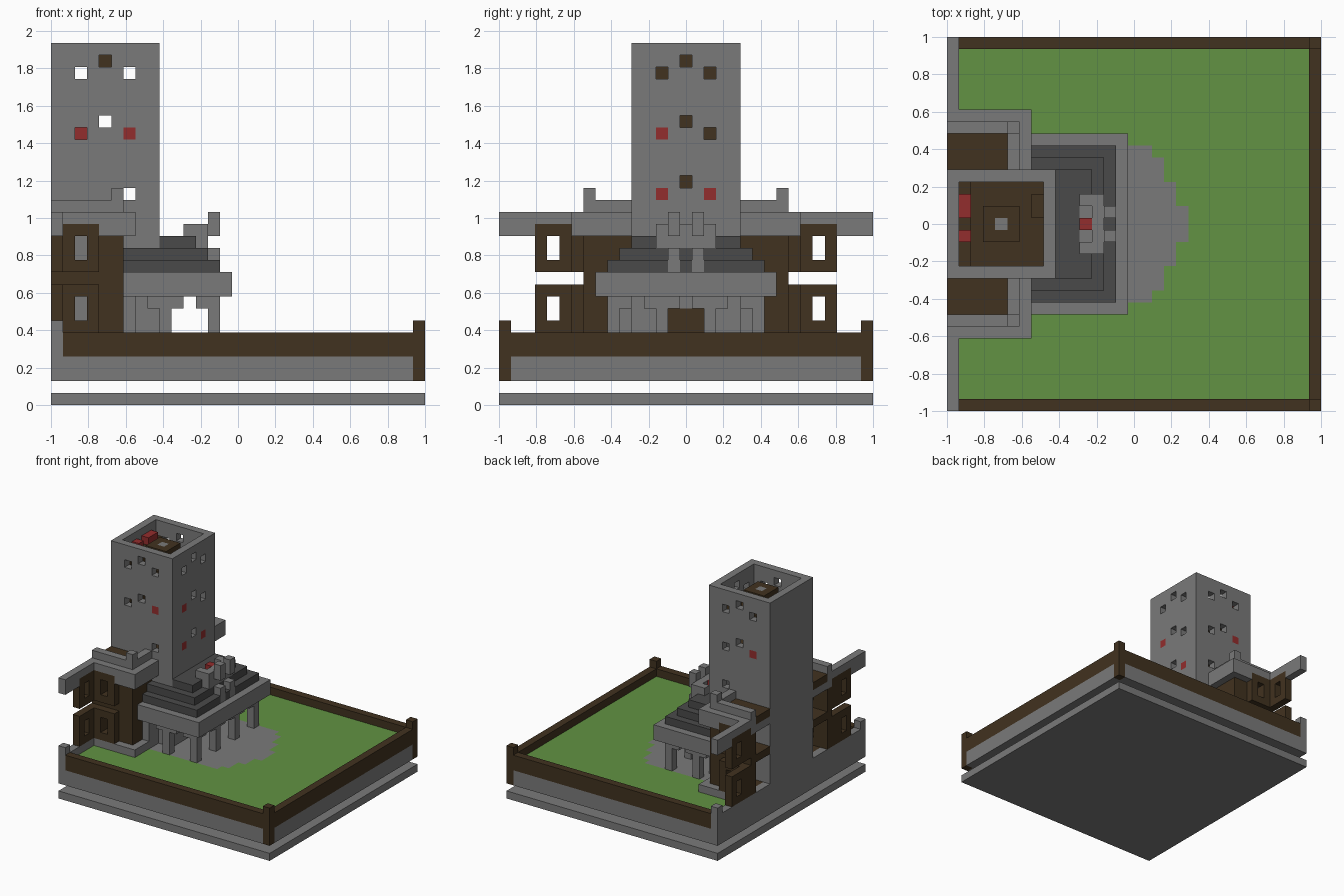
import bpy
import bmesh

if "Cube" in bpy.data.objects:
    bpy.data.objects.remove(bpy.data.objects["Cube"], do_unlink=True)

UNIT = 2 / 31  # edge of one building block


def make_material(name, red, green, blue):
    material = bpy.data.materials.new(name)
    material.use_nodes = True
    material.diffuse_color = (red, green, blue, 1)
    shader = material.node_tree.nodes["Principled BSDF"]
    shader.inputs["Base Color"].default_value = (red, green, blue, 1)
    return material


STONE = make_material("stone grey", .195, .195, .195)
SLATE = make_material("slate grey", .068, .068, .068)
WOOD = make_material("dark wood", .053, .032, .014)
GRASS = make_material("grass green", .122, .29, .056)
RED = make_material("cushion red", .29, .026, .026)


def cells(box):
    """Blocks inside a box (x0, x1, y0, y1, z0, z1); y is measured from the middle."""
    x0, x1, y0, y1, z0, z1 = box
    first, last = int(y0 + 15.5), int(y1 + 15.5)
    return {(i, j, k) for i in range(x0, x1)
            for j in range(first, last) for k in range(z0, z1)}


def mirror(boxes):
    """Repeat boxes on the other side of the y middle plane."""
    return boxes + [(a, b, -d, -c, e, f) for a, b, c, d, e, f in boxes]


def part(name, material, solids, holes=()):
    """Join boxes, take the holes away and keep only the outer skin."""
    filled = set().union(*(cells(box) for box in solids))
    for hole in holes:
        filled -= cells(hole)
    bm = bmesh.new()
    corners = {}

    def corner(point):
        if point not in corners:
            x, y, z = point
            corners[point] = bm.verts.new((x * UNIT - 1, y * UNIT - 1, z * UNIT))
        return corners[point]

    for cell in filled:
        for axis in range(3):
            for side in (0, 1):
                beside = list(cell)
                beside[axis] += 2 * side - 1
                if tuple(beside) in filled:
                    continue
                ring = []
                for s, t in ((0, 0), (1, 0), (1, 1), (0, 1)):
                    point = list(cell)
                    point[axis] += side
                    point[(axis + 1) % 3] += s
                    point[(axis + 2) % 3] += t
                    ring.append(corner(tuple(point)))
                bm.faces.new(ring if side else ring[::-1])
    bmesh.ops.dissolve_limit(bm, angle_limit=0.01, verts=bm.verts[:], edges=bm.edges[:])
    mesh = bpy.data.meshes.new(name)
    bm.to_mesh(mesh)
    bm.free()
    mesh.materials.append(material)
    obj = bpy.data.objects.new(name, mesh)
    bpy.context.collection.objects.link(obj)
    return obj


# Plinth and walled garden
part("plinth", STONE, [(0, 31, -15.5, 15.5, 0, 1)])
posts = mirror([(30, 31, 14.5, 15.5, 2, 7)])
part("corner_posts", WOOD, posts)
part("garden_wall", STONE,
     [(0, 31, -15.5, 15.5, 2, 4), (0, 1, -15.5, 15.5, 4, 6)]
     + mirror([(0, 1, 14.5, 15.5, 6, 7)]), posts)
part("garden_rail", WOOD,
     mirror([(1, 31, 14.5, 15.5, 4, 6)]) + [(30, 31, -15.5, 15.5, 4, 6)], posts)
path = [(7, 17, -6.5, 6.5, 4, 5), (7, 18, -5.5, 5.5, 4, 5),
        (7, 19, -3.5, 3.5, 4, 5), (7, 20, -1.5, 1.5, 4, 5)]
part("path", STONE, path)
part("lawn", GRASS, [(1, 30, -14.5, 14.5, 4, 5)], path)

# Tower with window openings
cavity = (1, 8, -3.5, 3.5, 6, 30)
door = (8, 9, -1.5, 1.5, 6, 8)
windows = [door]
for z in (17, 22, 27):
    windows += mirror([(8, 9, 1.5, 2.5, z, z + 1)]) + [(8, 9, -.5, .5, z + 1, z + 2)]
    windows += mirror([(6, 7, 3.5, 4.5, z, z + 1)])
    if z > 17:
        windows += mirror([(2, 3, 3.5, 4.5, z, z + 1), (4, 5, 3.5, 4.5, z + 1, z + 2)])
part("tower", STONE, [(0, 9, -4.5, 4.5, 4, 30)], [cavity] + windows)
part("door", WOOD, [door])
part("window_shutters", RED,
     mirror([(8, 9, 1.5, 2.5, 17, 18)])
     + [(8, 9, -2.5, -1.5, 22, 23), (6, 7, -4.5, -3.5, 22, 23), (2, 3, 3.5, 4.5, 22, 23)])

# Tower rooms
part("tower_floors", WOOD, [(1, 8, -3.5, 3.5, z, z + 1) for z in (10, 15, 20, 25)])
part("back_cabinets", WOOD, [(1, 2, -3.5, 3.5, z, z + 2) for z in (16, 17, 21, 22, 26)])
part("cushions", RED, [(1, 2, .5, 2.5, 28, 29), (1, 2, -1.5, -.5, 28, 29)])
lamp = (4, 5, -.5, .5, 26, 29)
part("round_table", WOOD, [(3, 6, -1.5, 1.5, 26, 29)], [lamp])
part("table_centre", STONE, [lamp])
part("side_chest", WOOD, [(7, 8, .5, 2.5, 26, 27)])

# Side wings: framed panels, walls and floors, open at the back
frames, openings = [], []
for z in (6, 11):
    frames += [(1, 4, 8.5, 9.5, z, z + 4), (0, 1, 8.5, 12.5, z, z + 4)]
    openings += [(2, 3, 7.5, 9.5, z + 1, z + 3), (0, 1, 10.5, 11.5, z + 1, z + 3)]
frames, openings = mirror(frames), mirror(openings)
part("window_frames", WOOD, frames, openings)
part("wing_walls", WOOD,
     mirror([(0, 6, 7.5, 8.5, 6, 14), (5, 6, 4.5, 8.5, 6, 14)]), openings)
part("wing_floors", WOOD,
     mirror([(0, 5, 4.5, 7.5, 5, 6), (0, 5, 4.5, 7.5, 10, 11), (0, 5, 4.5, 7.5, 15, 16)]))
part("wing_footing", STONE, mirror([(1, 7, 7.5, 9.5, 5, 6), (5, 7, 4.5, 7.5, 5, 6)]))
part("wing_roof", STONE,
     mirror([(0, 7, 4.5, 9.5, 14, 16), (0, 1, 9.5, 15.5, 14, 16)]),
     frames + mirror([(0, 5, 4.5, 7.5, 15, 16)]))
part("wing_parapet", STONE,
     mirror([(0, 6, 7.5, 8.5, 16, 17), (5, 6, 4.5, 8.5, 16, 17), (5, 6, 7.5, 8.5, 17, 18)]))

# Entrance hall: stepped arches on three sides
arches = [(13, 14, -1.5, 1.5, 5, 8), (13, 14, -.5, .5, 8, 9)]
arches += mirror([(13, 14, 2.5, 5.5, 5, 8), (13, 14, 3.5, 4.5, 8, 9)])
for x in (6, 10):
    arches += mirror([(x, x + 3, 5.5, 6.5, 5, 8), (x + 1, x + 2, 5.5, 6.5, 8, 9)])
part("hall_arcade", STONE,
     mirror([(7, 14, 5.5, 6.5, 5, 9)]) + [(13, 14, -6.5, 6.5, 5, 9)], arches)
part("hall_back_wall", STONE, mirror([(6, 7, 4.5, 6.5, 6, 9)]))
part("hall_cornice", STONE, [(6, 15, -7.5, 7.5, 9, 11)], [(6, 9, -4.5, 4.5, 9, 11)])

# Stepped roof with a small balcony
columns = mirror([(13, 14, .5, 1.5, 11, 13)])
balcony = (11, 13, -2.5, 2.5, 13, 14)
part("stepped_roof", SLATE,
     [(6, 14 - s, s - 6.5, 6.5 - s, 11 + s, 12 + s) for s in range(3)],
     columns + [balcony, (6, 9, -4.5, 4.5, 11, 14)])
part("balcony_columns", STONE, columns)
part("balcony", STONE,
     [balcony, (12, 13, -1.5, 1.5, 14, 15)]
     + mirror([(11, 13, 1.5, 2.5, 14, 15), (13, 14, .5, 1.5, 14, 16)]))
part("balcony_seat", RED, [(11, 12, -.5, .5, 14, 15)])
